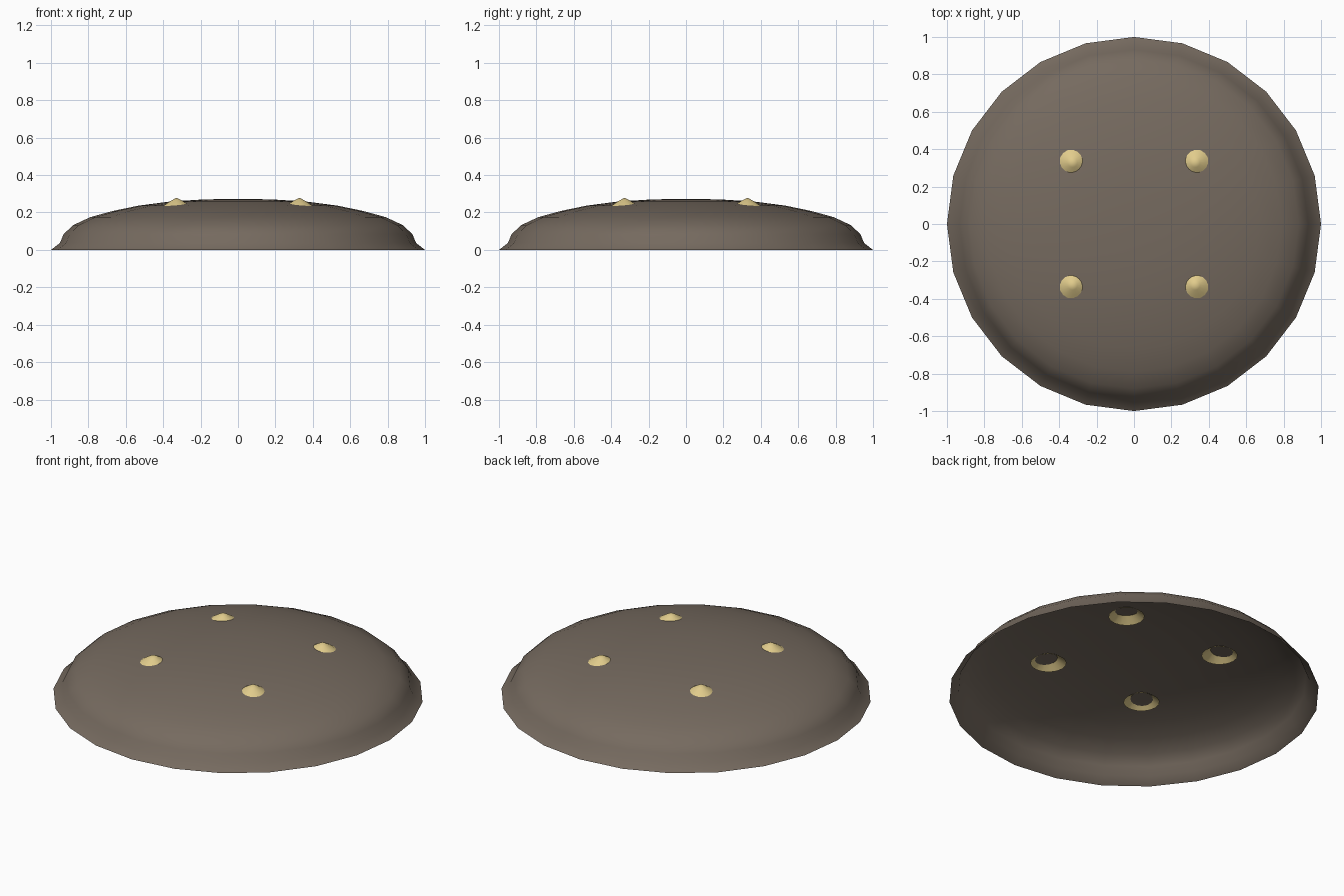
import bpy, bmesh
from math import cos, sin, tau

if "Cube" in bpy.data.objects:
    bpy.data.objects.remove(bpy.data.objects["Cube"])


def material(name, color):
    m = bpy.data.materials.new(name)
    m.diffuse_color = (*color, 1)
    m.use_nodes = True
    m.node_tree.nodes["Principled BSDF"].inputs["Base Color"].default_value = m.diffuse_color
    return m


def lathe(name, profile, sides, mat, location=(0, 0, 0)):
    """Open shell turned around z; the profile runs from the rim to the tip."""
    bm = bmesh.new()
    rings = [[bm.verts.new((r * cos(tau * i / sides), r * sin(tau * i / sides), z))
              for i in range(sides)] for r, z in profile[:-1]]
    tip = bm.verts.new((0, 0, profile[-1][1]))
    for i in range(sides):
        j = (i + 1) % sides
        for a, b in zip(rings, rings[1:]):
            bm.faces.new((a[i], a[j], b[j], b[i]))
        bm.faces.new((rings[-1][i], rings[-1][j], tip))
    for f in bm.faces:
        f.smooth = True
    mesh = bpy.data.meshes.new(name)
    bm.to_mesh(mesh)
    bm.free()
    mesh.materials.append(mat)
    ob = bpy.data.objects.new(name, mesh)
    ob.location = location
    bpy.context.collection.objects.link(ob)
    return ob


wood = material("dark_brown", (0.18, 0.145, 0.115))
brass = material("brass", (0.75, 0.6, 0.26))

# Domed shell with a flared rim, open underneath
dome = [(1, 0), (0.952, 0.037), (0.932, 0.085), (0.88, 0.133), (0.79, 0.175),
        (0.67, 0.208), (0.53, 0.237), (0.36, 0.259), (0.18, 0.27), (0, 0.273)]
lathe("shield_dome", dome, 24, wood)

# Four conical studs poking through the shell
stud = [(0.098, 0.218), (0.055, 0.248), (0.025, 0.266), (0, 0.279)]
for sx, x in (("left", -0.328), ("right", 0.328)):
    for sy, y in (("front", -0.328), ("back", 0.328)):
        lathe(f"stud_{sy}_{sx}", stud, 16, brass, (x, y, 0))
